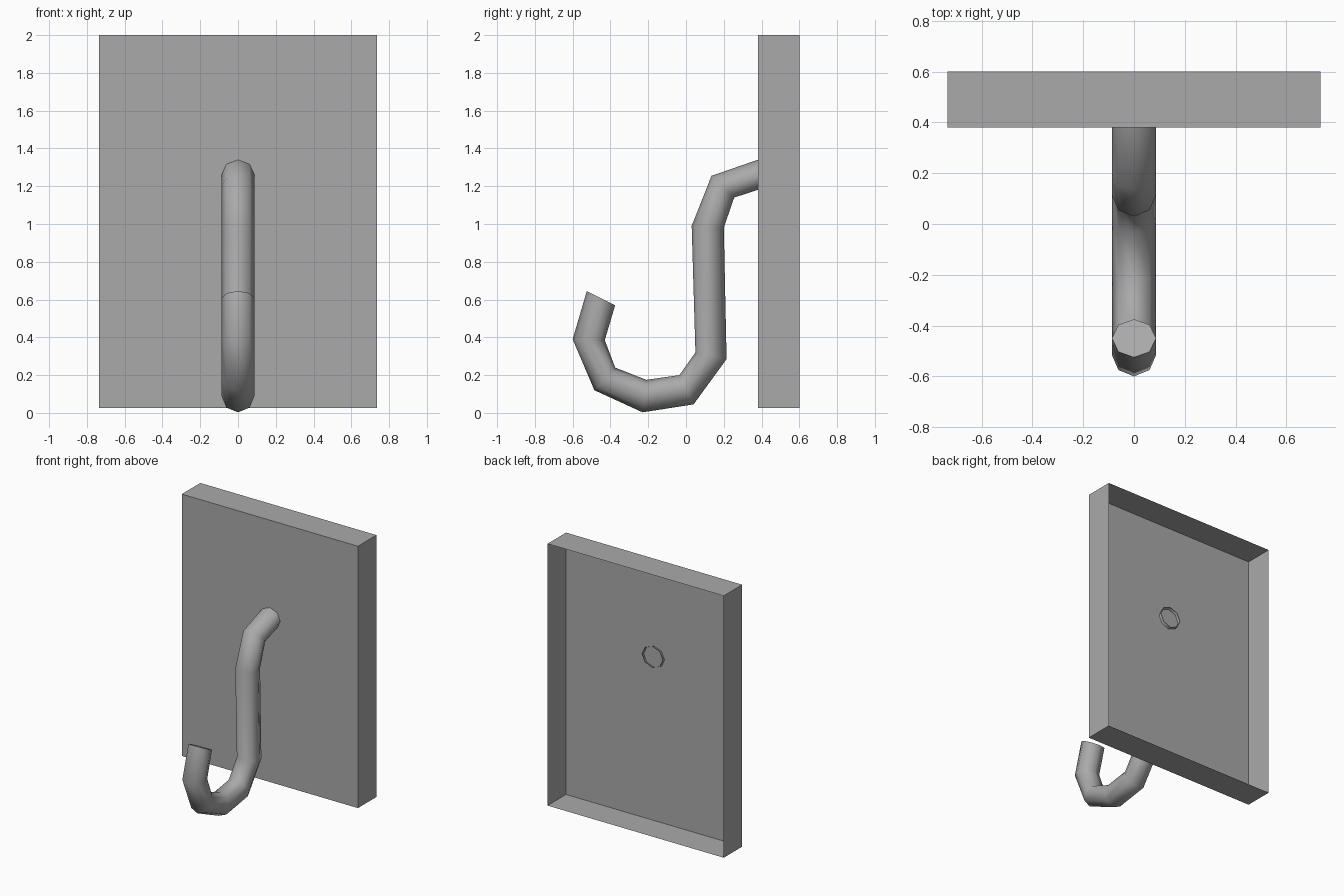
import bpy, bmesh, math
from mathutils import Vector

cube = bpy.data.objects.get("Cube")
if cube:
    bpy.data.objects.remove(cube, do_unlink=True)

# Single grey metal
grey = bpy.data.materials.new("grey_metal")
grey.use_nodes = True
grey.diffuse_color = (0.4, 0.4, 0.4, 1)
grey.node_tree.nodes["Principled BSDF"].inputs["Base Color"].default_value = (0.4, 0.4, 0.4, 1)


def add_object(name, bm):
    bmesh.ops.recalc_face_normals(bm, faces=bm.faces)
    mesh = bpy.data.meshes.new(name)
    bm.to_mesh(mesh)
    bm.free()
    mesh.materials.append(grey)
    obj = bpy.data.objects.new(name, mesh)
    bpy.context.collection.objects.link(obj)
    return obj


# Wall plate: thin-skinned tray, open at the back
FRONT, BACK, BOTTOM, TOP = 0.38, 0.60, 0.025, 2.0
bm = bmesh.new()
bmesh.ops.create_cube(bm, size=1)
for v in bm.verts:
    v.co = (v.co.x * 1.47,
            BACK if v.co.y > 0 else FRONT,
            TOP if v.co.z > 0 else BOTTOM)
back = [f for f in bm.faces if f.calc_center_median().y > BACK - 0.01]
bmesh.ops.delete(bm, geom=back, context='FACES_ONLY')
plate = add_object("wall_plate", bm)

# Bent hook rod: (outer y, outer z, inner y, inner z) at each bend
BENDS = [
    (0.40, 1.347, 0.40, 1.187),
    (0.135, 1.255, 0.255, 1.14),
    (0.03, 0.99, 0.20, 0.98),
    (0.05, 0.32, 0.215, 0.285),
    (-0.035, 0.20, 0.04, 0.045),
    (-0.21, 0.175, -0.23, 0.003),
    (-0.375, 0.24, -0.485, 0.12),
    (-0.43, 0.385, -0.60, 0.39),
    (-0.375, 0.57, -0.525, 0.645),
]
SIDES, RADIUS = 8, 0.087
bm = bmesh.new()
rings = []
for y1, z1, y2, z2 in BENDS:
    a, b = Vector((0, y1, z1)), Vector((0, y2, z2))
    mid, half = (a + b) / 2, (a - b) / 2
    ring = []
    for i in range(SIDES):
        t = math.tau * i / SIDES
        ring.append(bm.verts.new(mid + half * math.cos(t) + Vector((RADIUS * math.sin(t), 0, 0))))
    rings.append(ring)
for r, s in zip(rings, rings[1:]):
    for i in range(SIDES):
        j = (i + 1) % SIDES
        bm.faces.new((r[i], r[j], s[j], s[i]))
bm.faces.new(rings[-1])  # closed tip; the wall end stays open
hook = add_object("hook_rod", bm)

bpy.ops.object.select_all(action='DESELECT')
hook.select_set(True)
bpy.context.view_layer.objects.active = hook
bpy.ops.object.shade_smooth_by_angle(angle=math.radians(60))
